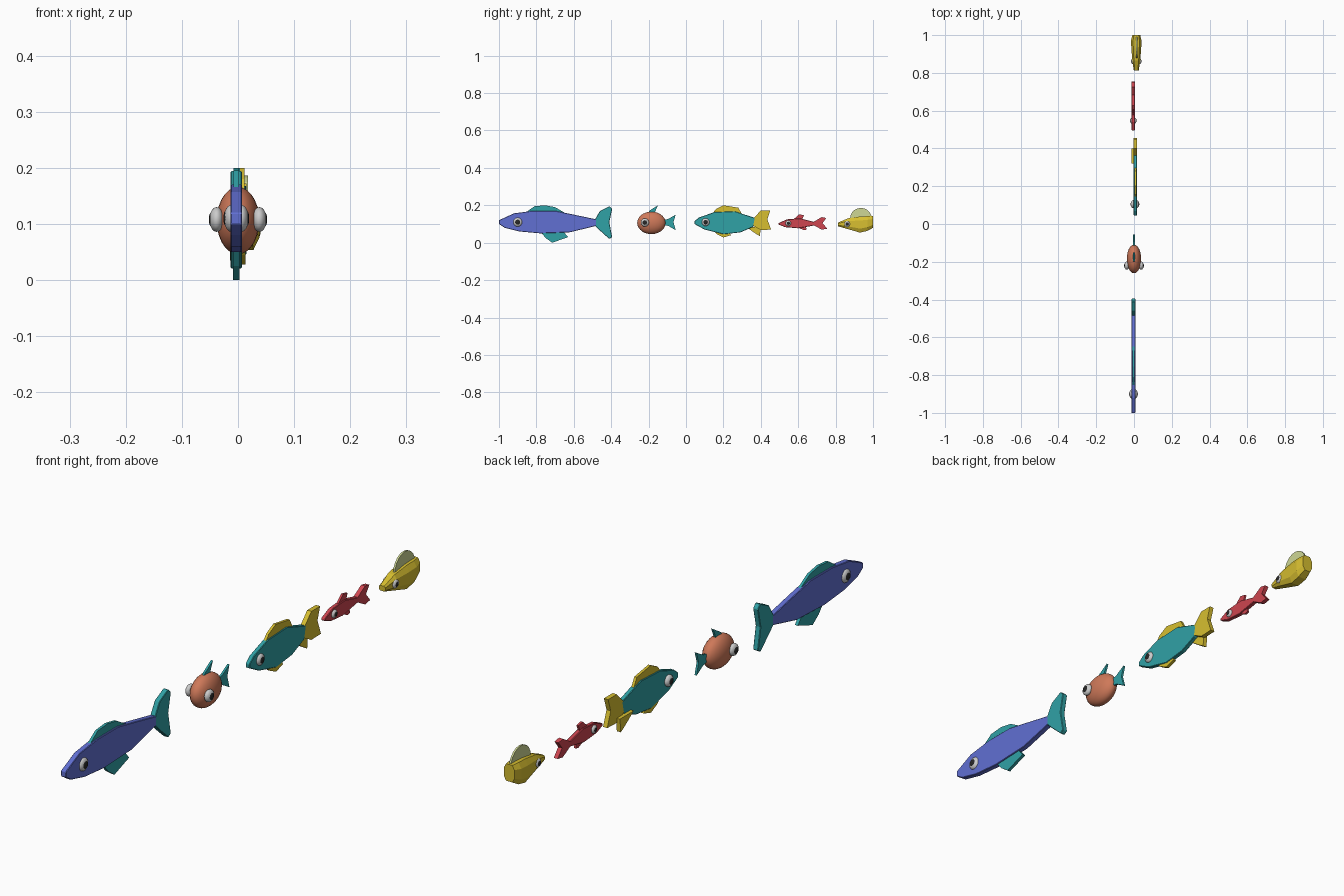
import bpy, bmesh, math

if "Cube" in bpy.data.objects:
    bpy.data.objects.remove(bpy.data.objects["Cube"])

BLUE, TEAL, ORANGE = (.12, .16, .65, 1), (.03, .36, .38, 1), (.62, .19, .10, 1)
YELLOW, RED, PALE = (.68, .52, .03, 1), (.62, .06, .08, 1), (.62, .68, .30, 1)
WHITE, BLACK = (.75, .75, .75, 1), (.02, .02, .02, 1)
mats = {}


def finish(name, bm, color, smooth=False):
    bmesh.ops.recalc_face_normals(bm, faces=bm.faces[:])
    me = bpy.data.meshes.new(name)
    bm.to_mesh(me)
    bm.free()
    ob = bpy.data.objects.new(name, me)
    bpy.context.collection.objects.link(ob)
    if color not in mats:
        mats[color] = bpy.data.materials.new("paint")
        mats[color].diffuse_color = color
    me.materials.append(mats[color])
    for p in me.polygons:
        p.use_smooth = smooth
    return ob


def plate(name, outline, color, x=0, half=.004, bevel=0):
    """Side outline of (y, z) points, given a thickness along x."""
    bm = bmesh.new()
    face = bm.faces.new([bm.verts.new((x - half, y, z)) for y, z in outline])
    ext = bmesh.ops.extrude_face_region(bm, geom=[face])["geom"]
    bmesh.ops.translate(bm, vec=(2 * half, 0, 0),
                        verts=[v for v in ext if isinstance(v, bmesh.types.BMVert)])
    ob = finish(name, bm, color)
    if bevel:
        m = ob.modifiers.new("bevel", 'BEVEL')
        m.width, m.segments = bevel, 1


def ball(name, c, r, color):
    bm = bmesh.new()
    bmesh.ops.create_uvsphere(bm, u_segments=24, v_segments=14, radius=1)
    for v in bm.verts:
        v.co = [c[i] + v.co[i] * r[i] for i in range(3)]
    finish(name, bm, color, True)


def eyes(name, x, y, z, r, out, rx):
    """Pair of eyes; out = centre offset from x, rx = depth of each ball."""
    for side, s in (("left", -1), ("right", 1)):
        ball(f"{name}_eye_{side}", (x + s * out, y, z), (rx, r, r), WHITE)
        ball(f"{name}_pupil_{side}", (x + s * (out + rx * .72), y, z),
             (rx * .36, r * .58, r * .58), BLACK)


# Long blue fish
X = -.003
plate("blue_body", [(-1, .12), (-1, .10), (-.97, .08), (-.89, .06), (-.78, .05), (-.62, .056),
                    (-.48, .09), (-.48, .125), (-.60, .15), (-.70, .17), (-.82, .17),
                    (-.92, .157)], BLUE, X, .0105, .002)
plate("blue_dorsal_fin", [(-.86, .16), (-.81, .195), (-.755, .20), (-.70, .19), (-.64, .155)],
      TEAL, X, .005)
plate("blue_belly_fin", [(-.78, .06), (-.75, .025), (-.715, 0), (-.63, .03), (-.66, .065)],
      TEAL, X, .006)
plate("blue_tail", [(-.485, .127), (-.46, .17), (-.41, .195), (-.395, .18), (-.41, .11),
                    (-.395, .03), (-.41, .02), (-.46, .065), (-.485, .09)], TEAL, X, .0103, .002)
eyes("blue", X, -.90, .11, .024, .009, .013)

# Round orange fish
ball("orange_body", (0, -.185, .106), (.038, .076, .06), ORANGE)
plate("orange_dorsal_fin", [(-.205, .155), (-.195, .172), (-.15, .20), (-.165, .165),
                            (-.165, .155)], TEAL)
plate("orange_tail", [(-.125, .12), (-.095, .127), (-.055, .15), (-.067, .11), (-.055, .067),
                      (-.095, .09), (-.125, .095)], TEAL)
eyes("orange", 0, -.22, .108, .022, .038, .013)

# Teal fish
X = .007
plate("teal_body", [(.045, .115), (.07, .135), (.15, .163), (.26, .168), (.37, .132),
                    (.36, .085), (.29, .055), (.20, .045), (.10, .07), (.045, .10)],
      TEAL, X, .0085, .002)
plate("teal_dorsal_fin", [(.14, .155), (.16, .18), (.20, .20), (.28, .187), (.30, .15)],
      YELLOW, X, .005)
plate("teal_belly_fin", [(.15, .06), (.165, .045), (.20, .028), (.24, .04), (.23, .06)],
      YELLOW, X, .006)
plate("teal_rear_fin", [(.32, .085), (.37, .05), (.395, .035), (.40, .085)], YELLOW, -.006, .008)
plate("teal_tail", [(.36, .13), (.40, .172), (.45, .172), (.435, .125), (.455, .07),
                    (.40, .068), (.36, .09)], YELLOW, X, .0085)
eyes("teal", .005, .105, .11, .021, .009, .013)

# Small red fish
X = -.004
plate("red_body", [(.495, .105), (.54, .125), (.61, .13), (.69, .11), (.69, .093), (.60, .077),
                   (.53, .083), (.495, .097)], RED, X, .008, .002)
plate("red_dorsal_fin", [(.575, .125), (.605, .152), (.63, .147), (.62, .12)], RED, X, .004)
plate("red_belly_fin", [(.59, .085), (.63, .067), (.645, .07), (.64, .09)], RED, X, .004)
plate("red_tail", [(.68, .11), (.725, .137), (.75, .132), (.73, .105), (.755, .075),
                   (.725, .07), (.68, .095)], RED, X, .008)
eyes("red", X, .547, .104, .015, .007, .010)

# Plump yellow fish: lofted octagonal sections (y, half width, bottom, top)
X = .012
bm = bmesh.new()
rings = []
for y, w, lo, hi in [(.812, .013, .088, .107), (.865, .021, .073, .13), (.93, .026, .054, .14),
                     (.97, .028, .063, .142), (1.0, .021, .08, .142)]:
    m, h = (lo + hi) / 2, (hi - lo) / 2
    rings.append([bm.verts.new((X + a * w, y, m + b * h)) for a, b in
                  [(1, .5), (.6, 1), (-.6, 1), (-1, .5), (-1, -.5), (-.6, -1), (.6, -1), (1, -.5)]])
for a, b in zip(rings, rings[1:]):
    for i in range(8):
        j = (i + 1) % 8
        bm.faces.new((a[i], a[j], b[j], b[i]))
bm.faces.new(rings[0])
bm.faces.new(rings[-1])
finish("yellow_body", bm, YELLOW)
plate("yellow_dorsal_fin", [(.935 + .058 * math.cos(math.pi * i / 10),
                             .128 + .058 * math.sin(math.pi * i / 10)) for i in range(11)],
      PALE, .014, .0035)
eyes("yellow", X, .862, .10, .016, .018, .009)

for m in bpy.data.materials:
    if m.users and not m.is_grease_pencil:
        m.use_nodes = True
        m.node_tree.nodes["Principled BSDF"].inputs["Base Color"].default_value = m.diffuse_color
